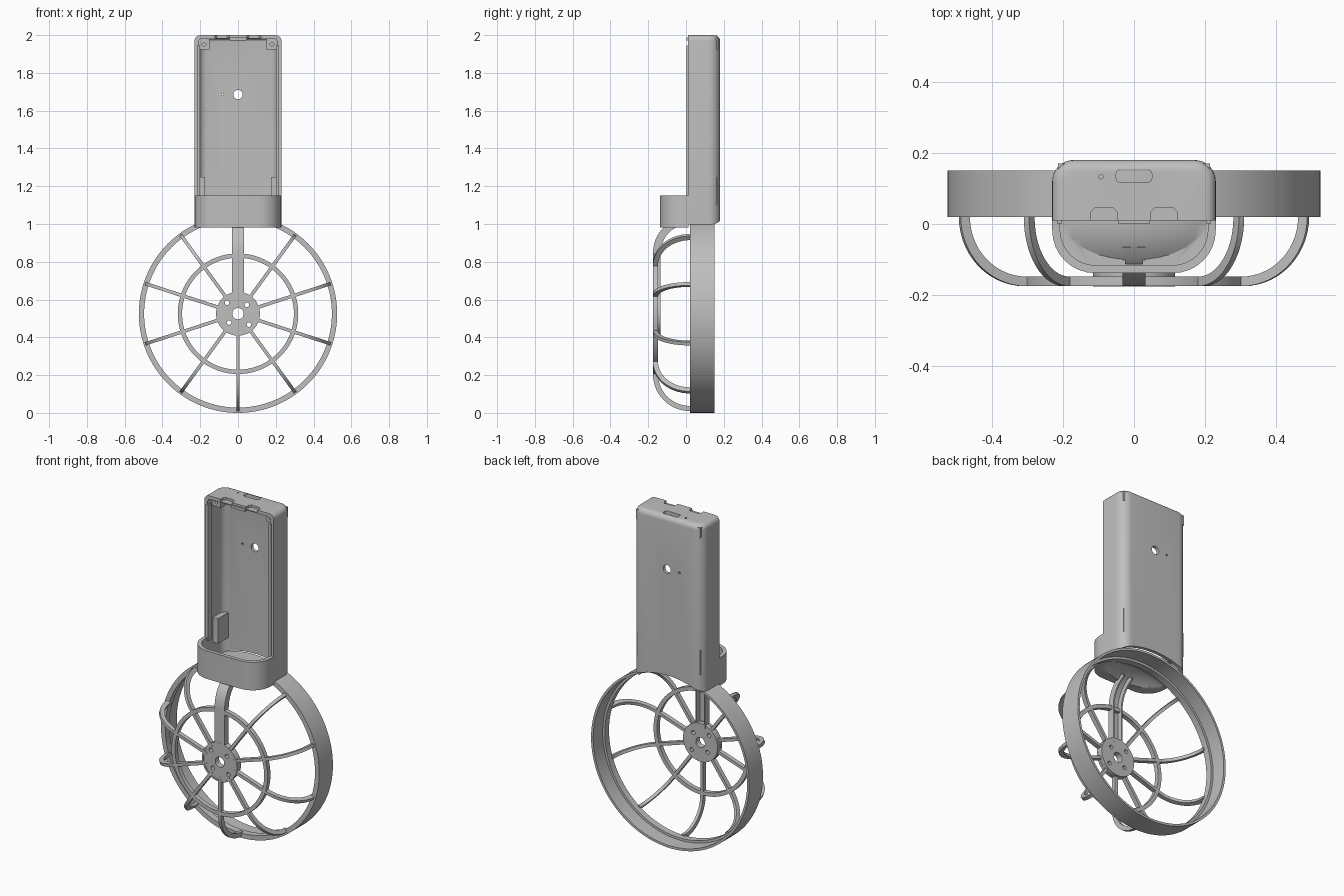
import bpy, bmesh
from math import sin, cos, pi, radians
from mathutils import Matrix

cube = bpy.data.objects.get("Cube")
if cube:
    bpy.data.objects.remove(cube)

HUB_Z = 0.525      # height of the fan axis
BEND_R = 0.32      # radius at which the cage starts to bend
BEND_Y = 0.02      # depth of the bend centre

grey = bpy.data.materials.new("light grey plastic")
grey.use_nodes = True
grey.diffuse_color = (0.52, 0.52, 0.52, 1)
grey.node_tree.nodes["Principled BSDF"].inputs["Base Color"].default_value = (0.52, 0.52, 0.52, 1)


def make(name, bm):
    bmesh.ops.remove_doubles(bm, verts=bm.verts, dist=1e-5)
    bmesh.ops.recalc_face_normals(bm, faces=bm.faces)
    mesh = bpy.data.meshes.new(name)
    bm.to_mesh(mesh)
    bm.free()
    mesh.materials.append(grey)
    obj = bpy.data.objects.new(name, mesh)
    bpy.context.collection.objects.link(obj)
    return obj


def box_mesh(x, y, z):
    bm = bmesh.new()
    bmesh.ops.create_cube(bm, size=1)
    for v in bm.verts:
        for i, (lo, hi) in enumerate((x, y, z)):
            v.co[i] = lo if v.co[i] < 0 else hi
    return bm


def bevel(bm, rule, size, segments=8):
    edges = [e for e in bm.edges if rule(*e.verts)]
    bmesh.ops.bevel(bm, geom=edges, offset=size, segments=segments,
                    profile=0.5, affect='EDGES', clamp_overlap=True)


def box(name, x, y, z):
    return make(name, box_mesh(x, y, z))


def rounded(name, x, y, z, side_y, corner, top=0):
    # box with two rounded upright edges and, if wanted, a rounded top rim
    bm = box_mesh(x, y, z)
    bevel(bm, lambda a, b: abs(a.co.z - b.co.z) > 0.1 and abs(a.co.y - side_y) < 1e-4, corner)
    if top:
        bevel(bm, lambda a, b: min(a.co.z, b.co.z) > z[1] - 1e-4
              and max(a.co.y, b.co.y) > y[0] + 1e-4, top, 5)
    return make(name, bm)


def rod(name, radius, length, centre, axis='Y', sides=24):
    bm = bmesh.new()
    turn = Matrix.Rotation(pi / 2, 4, 'X') if axis == 'Y' else Matrix.Identity(4)
    bmesh.ops.create_cone(bm, cap_ends=True, segments=sides, radius1=radius, radius2=radius,
                          depth=length, matrix=Matrix.Translation(centre) @ turn)
    return make(name, bm)


def lathe(name, profile, steps=128):
    # closed (radius, y) profile turned about the fan axis
    bm = bmesh.new()
    rings = []
    for i in range(steps):
        a = 2 * pi * i / steps
        rings.append([bm.verts.new((r * cos(a), y, HUB_Z + r * sin(a))) for r, y in profile])
    n = len(profile)
    for i in range(steps):
        p, q = rings[i], rings[(i + 1) % steps]
        for j in range(n):
            k = (j + 1) % n
            if profile[j][0] + profile[k][0] > 0:
                bm.faces.new((p[j], p[k], q[k], q[j]))
    return make(name, bm)


def band(name, r0, r1, y0, y1, steps=128):
    return lathe(name, [(r0, y0), (r1, y0), (r1, y1), (r0, y1)], steps)


def arc(radius, end=90, steps=14):
    return [(BEND_R + radius * sin(radians(end * i / steps)),
             BEND_Y - radius * cos(radians(end * i / steps))) for i in range(steps + 1)]


def dome(name, radius):
    return lathe(name, [(0, BEND_Y - radius)] + arc(radius) + [(BEND_R + radius, 0.06), (0, 0.06)])


def cage_bar(name, angle, inner, outer, s0, s1, end=90):
    # bar running out from the hub and bending back to the rim
    ca, sa = cos(radians(angle)), sin(radians(angle))
    start = 0.09
    a = [(start, BEND_Y - inner)] + arc(inner, end)
    b = [(start, BEND_Y - outer)] + arc(outer, end)
    if end == 90:
        a.append((BEND_R + inner, 0.03))
        b.append((BEND_R + outer, 0.03))
    bm = bmesh.new()
    loops = []
    for p, q in zip(a, b):
        loops.append([bm.verts.new((r * ca - s * sa, y, HUB_Z + r * sa + s * ca))
                      for (r, y), s in ((p, s0), (q, s0), (q, s1), (p, s1))])
    for p, q in zip(loops, loops[1:]):
        for j in range(4):
            bm.faces.new((p[j], p[(j + 1) % 4], q[(j + 1) % 4], q[j]))
    bm.faces.new(loops[0])
    bm.faces.new(loops[-1])
    return make(name, bm)


def cut(obj, *cutters):
    for c in cutters:
        c.hide_render = True
        mod = obj.modifiers.new("cut", 'BOOLEAN')
        mod.operation = 'DIFFERENCE'
        mod.solver = 'EXACT'
        mod.object = c
        bpy.context.view_layer.objects.active = obj
        bpy.ops.object.modifier_apply(modifier=mod.name)
        bpy.data.objects.remove(c)


# Outer rim with a step on its inside
lathe("outer_rim", [(0.497, 0.02), (0.525, 0.02), (0.525, 0.15),
                    (0.511, 0.15), (0.511, 0.06), (0.497, 0.06)])

# Guard cage: spokes, middle ring and wide channelled arm at the top
for k in range(1, 10):
    cage_bar(f"spoke_{k}", 90 + 36 * k, 0.168, 0.195, -0.009, 0.009)
band("middle_ring", 0.296, 0.319, -0.175, -0.148)
cage_bar("arm_plate", 90, 0.186, 0.195, -0.033, 0.033, 64)
for side, s in (("left", -1), ("right", 1)):
    lo, hi = sorted((s * 0.024, s * 0.033))
    cage_bar(f"arm_rail_{side}", 90, 0.155, 0.195, lo, hi, 64)

# Motor mount with centre hole and four screw holes
hub = rod("motor_mount", 0.115, 0.037, (0, -0.1545, HUB_Z), sides=64)
cut(hub, rod("c", 0.03, 0.2, (0, -0.15, HUB_Z)),
    *[rod("c", 0.012, 0.2, (x, -0.15, HUB_Z + z), sides=16)
      for x, z in ((-0.058, 0.058), (0.047, 0.047), (-0.047, -0.047), (0.058, -0.058))])
band("motor_mount_lip", 0.106, 0.116, -0.176, -0.16, 64)

# Handle shell: open tray whose foot follows the rim
tray = rounded("handle_tray", (-0.23, 0.23), (0.01, 0.18), (0.96, 2.0), 0.18, 0.06, 0.03)
cut(tray,
    rounded("c", (-0.208, 0.208), (-0.05, 0.16), (0.9, 1.98), 0.16, 0.042, 0.015),
    rod("c", 0.524, 1, (0, 0, HUB_Z), sides=128),
    rod("c", 0.025, 0.2, (0, 0.18, 1.685)),
    rod("c", 0.006, 0.2, (-0.082, 0.18, 1.685), sides=12),
    rod("c", 0.006, 0.2, (-0.093, 0.133, 2.0), 'Z', 12))

# Rounded port in the top wall
port = box_mesh((-0.05, 0.05), (0.117, 0.153), (1.9, 2.1))
bevel(port, lambda a, b: abs(a.co.z - b.co.z) > 0.1, 0.012, 4)
cut(tray, make("c", port))

# Two latch notches in the top edge
for x in (-0.085, 0.085):
    notch = box_mesh((x - 0.038, x + 0.038), (-0.01, 0.045), (1.986, 2.1))
    bevel(notch, lambda a, b: abs(a.co.z - b.co.z) > 0.05 and a.co.y > 0.04, 0.012, 1)
    cut(tray, make("c", notch))

# Mirrored details inside the handle
for side, s in (("left", 1), ("right", -1)):
    def span(a, b):
        return tuple(sorted((s * a, s * b)))
    box(f"edge_lip_{side}", span(0.202, 0.216), (0.002, 0.035), (1.13, 1.945))
    boss = box(f"top_boss_{side}", span(0.15, 0.214), (0.05, 0.17), (1.925, 1.985))
    cut(boss, rod("c", 0.01, 0.08, (s * 0.18, 0.05, 1.952), sides=16))
    box(f"lower_post_{side}", span(0.175, 0.212), (0.06, 0.165), (1.1, 1.25))
box("top_lip", (-0.045, 0.045), (0.002, 0.03), (1.972, 1.988))

# Collar pocket in front of the handle, with a floor following the cage
collar = rounded("collar", (-0.23, 0.23), (-0.138, 0.012), (0.982, 1.15), -0.138, 0.12)
cavity = rounded("c", (-0.208, 0.208), (-0.116, 0.05), (0.998, 1.3), -0.116, 0.1)
cut(cavity, dome("c", 0.195))
cut(collar, dome("c", 0.18), cavity,
    box("c", (-0.024, 0.024), (-0.112, -0.072), (0.9, 1.1)))

# Smooth the curves and keep the edges sharp
for obj in bpy.context.scene.objects:
    obj.select_set(obj.type == 'MESH')
bpy.context.view_layer.objects.active = collar
bpy.ops.object.shade_smooth_by_angle(angle=radians(30))
